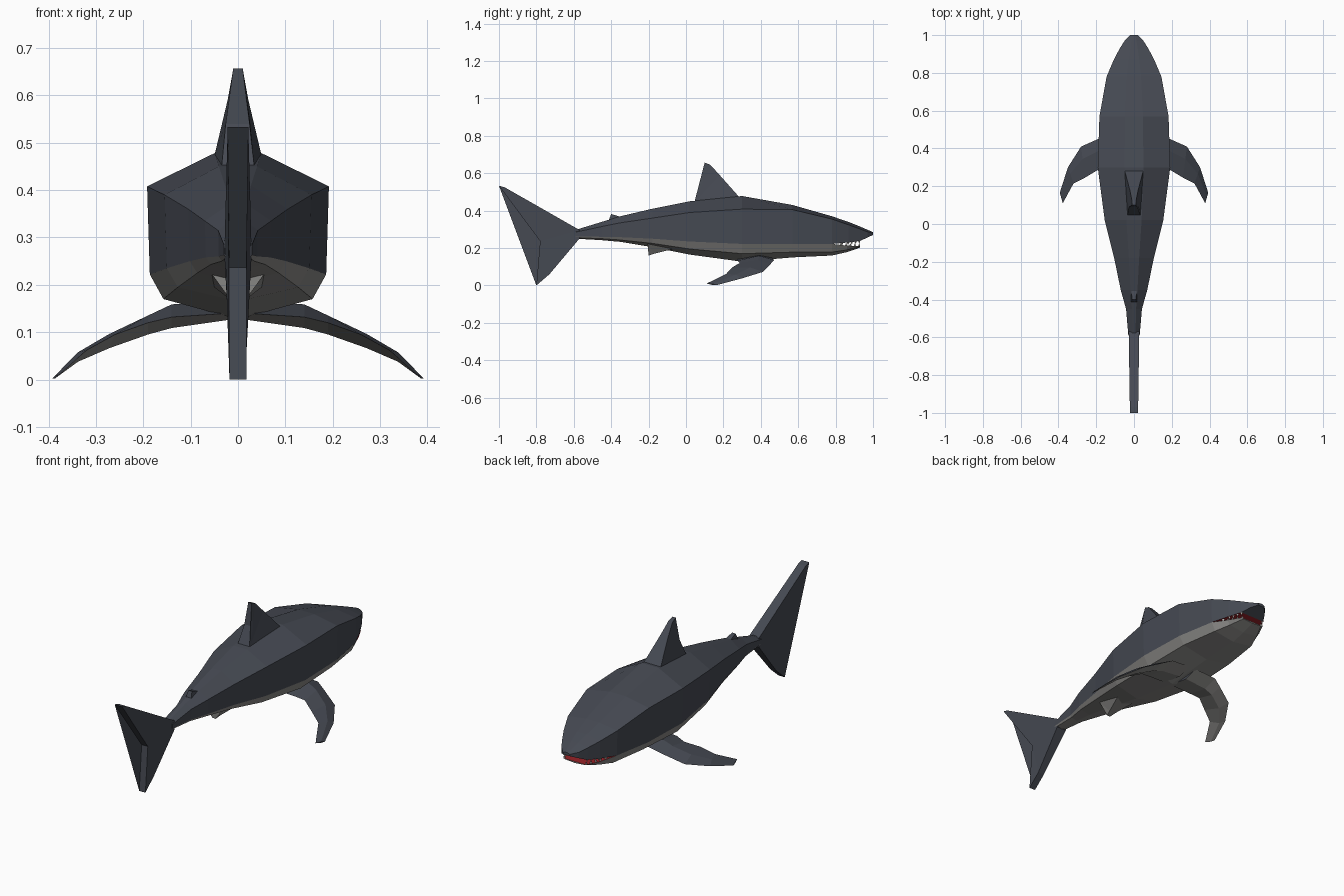
import bpy, bmesh
from mathutils import Vector

if "Cube" in bpy.data.objects:
    bpy.data.objects.remove(bpy.data.objects["Cube"])


def mat(name, rgb):
    m = bpy.data.materials.new(name)
    m.diffuse_color = (*rgb, 1)
    m.use_nodes = True
    m.node_tree.nodes["Principled BSDF"].inputs["Base Color"].default_value = m.diffuse_color
    return m


SKIN = mat("dark_skin", (0.06, 0.067, 0.085))
BELLY = mat("pale_belly", (0.26, 0.255, 0.245))
RED = mat("mouth_red", (0.3, 0.015, 0.02))
WHITE = mat("tooth_white", (0.85, 0.83, 0.78))


def finish(name, bm, mats):
    bmesh.ops.remove_doubles(bm, verts=bm.verts, dist=1e-4)
    bmesh.ops.recalc_face_normals(bm, faces=bm.faces)
    me = bpy.data.meshes.new(name)
    for m in mats:
        me.materials.append(m)
    bm.to_mesh(me)
    bm.free()
    ob = bpy.data.objects.new(name, me)
    bpy.context.collection.objects.link(ob)
    return ob


def loft(bm, rings, mi, closed=False):
    vs = [[bm.verts.new(p) for p in r] for r in rings]
    n = len(vs[0])
    for a, b in zip(vs, vs[1:]):
        for i in range(n if closed else n - 1):
            j = (i + 1) % n
            bm.faces.new((a[i], a[j], b[j], b[i])).material_index = mi
    return vs


def cap(bm, pts, mi):
    bm.faces.new([bm.verts.new(p) for p in pts]).material_index = mi


# Body: y, half width, top, shoulder, lateral heights
UPPER = [(1.0, .02, .285, .28, .27), (.97, .05, .298, .287, .256),
         (.93, .075, .315, .302, .238), (.87, .107, .339, .324, .23),
         (.78, .145, .37, .355, .222), (.57, .183, .43, .405, .222),
         (.30, .192, .478, .408, .222), (.02, .155, .45, .39, .235),
         (-.18, .105, .41, .36, .25), (-.35, .07, .37, .335, .258),
         (-.45, .042, .34, .315, .26), (-.59, .03, .297, .285, .263)]
# Belly: y, half width, lateral, low, bottom heights
LOWER = [(.93, .07, .21, .207, .202), (.86, .108, .213, .19, .178),
         (.78, .145, .222, .178, .16), (.57, .183, .222, .178, .15),
         (.30, .192, .222, .17, .127), (.02, .155, .235, .195, .165),
         (-.18, .105, .25, .225, .205), (-.35, .07, .258, .243, .233),
         (-.45, .042, .26, .25, .242), (-.59, .03, .263, .256, .25)]


def upper_ring(y, w, t, s, l):
    half = [(.97 * w, y, l), (w, y, s), (.26 * w, y, t)]
    return half + [(-x, yy, z) for x, yy, z in reversed(half)]


def lower_ring(y, w, l, m, b):
    half = [(.97 * w, y, l), (.82 * w, y, m)]
    return half + [(0, y, b)] + [(-x, yy, z) for x, yy, z in reversed(half)]


up = [upper_ring(*r) for r in UPPER]
lo = [lower_ring(*r) for r in LOWER]
bm = bmesh.new()
loft(bm, up, 0)
loft(bm, lo, 1)
loft(bm, [(r[0], r[-1]) for r in up[:3]], 0)     # snout underside
loft(bm, [(r[0], r[-1]) for r in up[2:5]], 2)    # palate
loft(bm, [(r[0], r[-1]) for r in lo[:3]], 2)     # jaw floor
cap(bm, up[0], 0)
cap(bm, lo[0], 1)
cap(bm, up[-1] + lo[-1][::-1][1:-1], 0)
finish("body", bm, [SKIN, BELLY, RED])

# Teeth along both jaws
bm = bmesh.new()
for rows, sign in ((up[2:5], -1), (lo[:3], 1)):
    for side in (0, -1):
        a, b, c = (Vector(r[side]) for r in rows)
        spots = [a.lerp(b, t) for t in (0, .33, .67)] + [b.lerp(c, t) for t in (0, .35)]
        for p in spots:
            p = Vector((p.x * .94, p.y - .004, p.z))
            base = [bm.verts.new(p + Vector(d)) for d in
                    ((.006, 0, 0), (-.003, .006, 0), (-.003, -.006, 0))]
            tip = bm.verts.new(p + Vector((0, 0, .015 * sign)))
            bm.faces.new(base)
            for i in range(3):
                bm.faces.new((base[i], base[(i + 1) % 3], tip))
finish("teeth", bm, [WHITE])


# Upright fins: outline of (y, z, half thickness)
def upright_fin(name, outline, m):
    bm = bmesh.new()
    left, right = loft(bm, [[(s * h, y, z) for y, z, h in outline] for s in (-1, 1)], 0, True)
    sides = [bm.faces.new(left), bm.faces.new(right)]
    bmesh.ops.triangulate(bm, faces=sides)
    finish(name, bm, [m])


upright_fin("dorsal_fin", [(.285, .472, .05), (.18, .59, .022), (.13, .645, .012),
                           (.10, .657, .01), (.09, .54, .026), (.045, .445, .035)], SKIN)
upright_fin("rear_dorsal_fin", [(-.345, .365, .015), (-.40, .382, .01),
                                (-.415, .345, .017)], SKIN)
upright_fin("anal_fin", [(-.07, .195, .05), (-.17, .17, .018), (-.2, .16, .01),
                         (-.205, .222, .055)], BELLY)
upright_fin("tail_fin", [(-.57, .297, .028), (-.97, .525, .022), (-1, .533, .022),
                         (-.78, .237, .018), (-.80, 0, .018), (-.73, .06, .018),
                         (-.57, .25, .028)], SKIN)

# Pectoral fins: leading point, trailing point, thickness
PECTORAL = [((.02, .46, .15), (.02, .27, .14), .04),
            ((.14, .47, .135), (.14, .275, .132), .05),
            ((.19, .45, .112), (.19, .287, .12), .04),
            ((.28, .41, .072), (.26, .245, .095), .03),
            ((.35, .30, .038), (.32, .215, .062), .02),
            ((.393, .165, .002), (.377, .11, .01), .006)]
for side, label in ((-1, "left"), (1, "right")):
    rings = []
    for lead, trail, t in PECTORAL:
        a, b = Vector(lead), Vector(trail)
        mid, up_v = a.lerp(b, .4), Vector((0, 0, t / 2))
        rings.append([(p.x * side, p.y, max(p.z, 0)) for p in (a, mid + up_v, b, mid - up_v)])
    bm = bmesh.new()
    loft(bm, rings, 0, True)
    cap(bm, rings[0], 0)
    cap(bm, rings[-1], 0)
    ob = finish("pectoral_fin_" + label, bm, [SKIN, BELLY])
    for f in ob.data.polygons:
        f.material_index = 1 if f.normal.z < -.2 else 0
